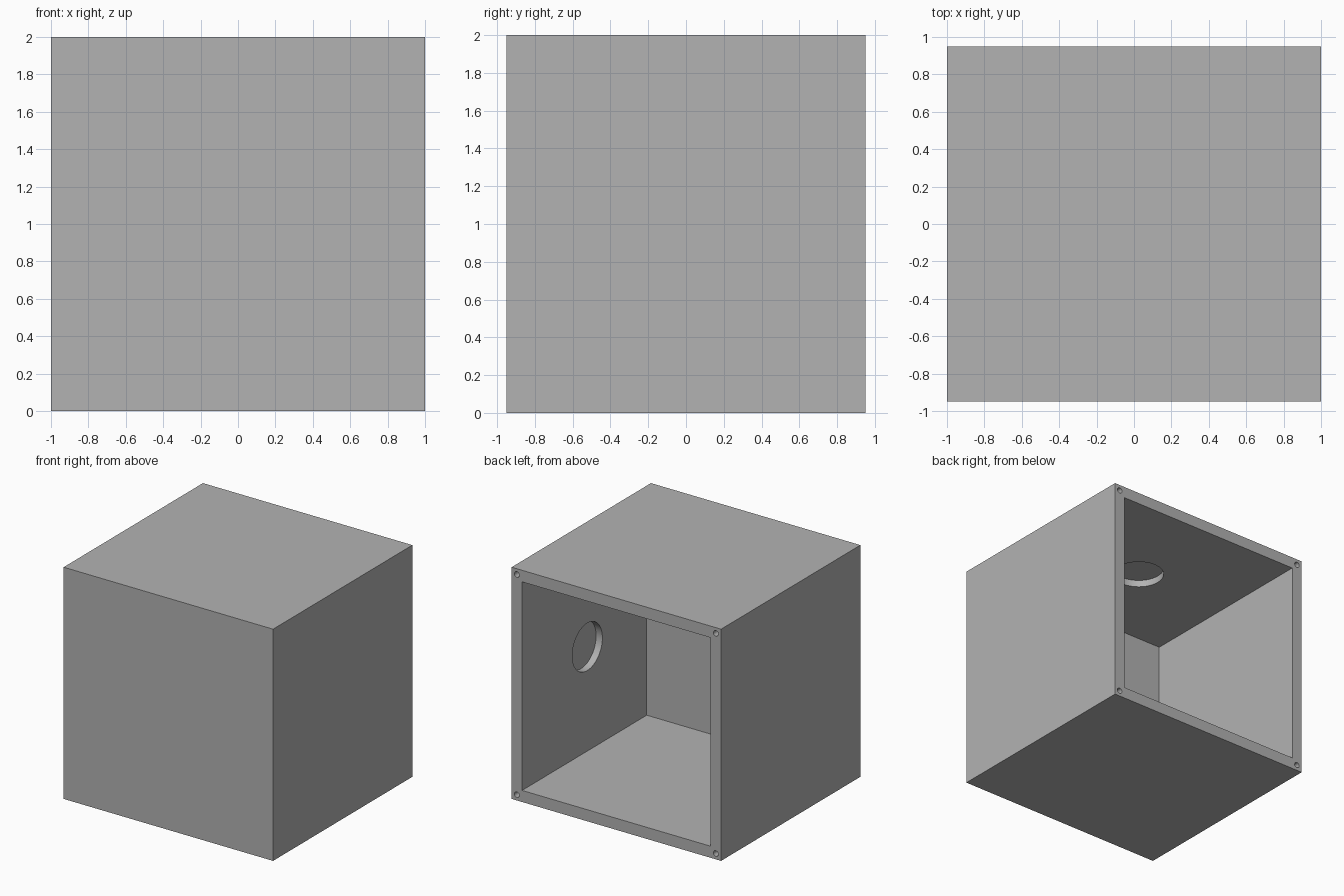
import bpy
from math import radians
from mathutils import Vector

default = bpy.data.objects.get("Cube")
if default:
    bpy.data.objects.remove(default, do_unlink=True)

# Overall proportions
WIDTH, DEPTH, HEIGHT = 2.0, 1.9, 2.0
WALL, FRONT_WALL = 0.1, 0.2
BACK = DEPTH / 2
MID = HEIGHT / 2
POCKET_Y, POCKET_R, POCKET_DEPTH = 0.06, 0.205, 0.06
SCREW_INSET, SCREW_R, SCREW_DEPTH = 0.05, 0.024, 0.2

grey = bpy.data.materials.new("light grey")
grey.use_nodes = True
color = (0.448, 0.448, 0.448, 1)
grey.diffuse_color = color
for node in grey.node_tree.nodes:
    if node.type == 'BSDF_PRINCIPLED':
        node.inputs["Base Color"].default_value = color


def box(name, low, high):
    """Axis-aligned box between two corners."""
    low, high = Vector(low), Vector(high)
    bpy.ops.mesh.primitive_cube_add(size=1, location=(low + high) / 2)
    obj = bpy.context.object
    obj.name = name
    obj.scale = high - low
    bpy.ops.object.transform_apply(location=True, rotation=True, scale=True)
    obj.data.materials.append(grey)
    return obj


def rod(name, start, end, radius, sides):
    """Cylinder running from start to end."""
    start, end = Vector(start), Vector(end)
    axis = end - start
    bpy.ops.mesh.primitive_cylinder_add(
        vertices=sides, radius=radius, depth=axis.length,
        location=(start + end) / 2,
        rotation=axis.to_track_quat('Z', 'Y').to_euler())
    obj = bpy.context.object
    obj.name = name
    obj.data.materials.append(grey)
    return obj


def cut(target, cutter):
    """Subtract the cutter, then discard it."""
    cutter.hide_render = True
    mod = target.modifiers.new(cutter.name, 'BOOLEAN')
    mod.operation = 'DIFFERENCE'
    mod.solver = 'EXACT'
    mod.object = cutter
    bpy.context.view_layer.objects.active = target
    bpy.ops.object.modifier_apply(modifier=mod.name)
    bpy.data.objects.remove(cutter, do_unlink=True)


# Outer shell, open at the back
shell = box("box_shell", (-WIDTH / 2, -BACK, 0), (WIDTH / 2, BACK, HEIGHT))
inner_x, ceiling = WIDTH / 2 - WALL, HEIGHT - WALL
cut(shell, box("cavity", (-inner_x, -BACK + FRONT_WALL, WALL),
               (inner_x, BACK + WALL, ceiling)))

# Shallow round pockets in the ceiling and the left wall
cut(shell, rod("ceiling_pocket", (0, POCKET_Y, ceiling - WALL),
               (0, POCKET_Y, ceiling + POCKET_DEPTH), POCKET_R, 64))
cut(shell, rod("left_pocket", (inner_x - WALL, POCKET_Y, MID),
               (inner_x + POCKET_DEPTH, POCKET_Y, MID), POCKET_R, 64))

# Screw holes in the four corners of the back rim
for side in (-1, 1):
    x = side * (WIDTH / 2 - SCREW_INSET)
    for z in (SCREW_INSET, HEIGHT - SCREW_INSET):
        cut(shell, rod("screw_hole", (x, BACK - SCREW_DEPTH, z),
                       (x, BACK + WALL, z), SCREW_R, 24))

bpy.ops.object.select_all(action='DESELECT')
shell.select_set(True)
bpy.context.view_layer.objects.active = shell
bpy.ops.object.shade_smooth_by_angle(angle=radians(30))
